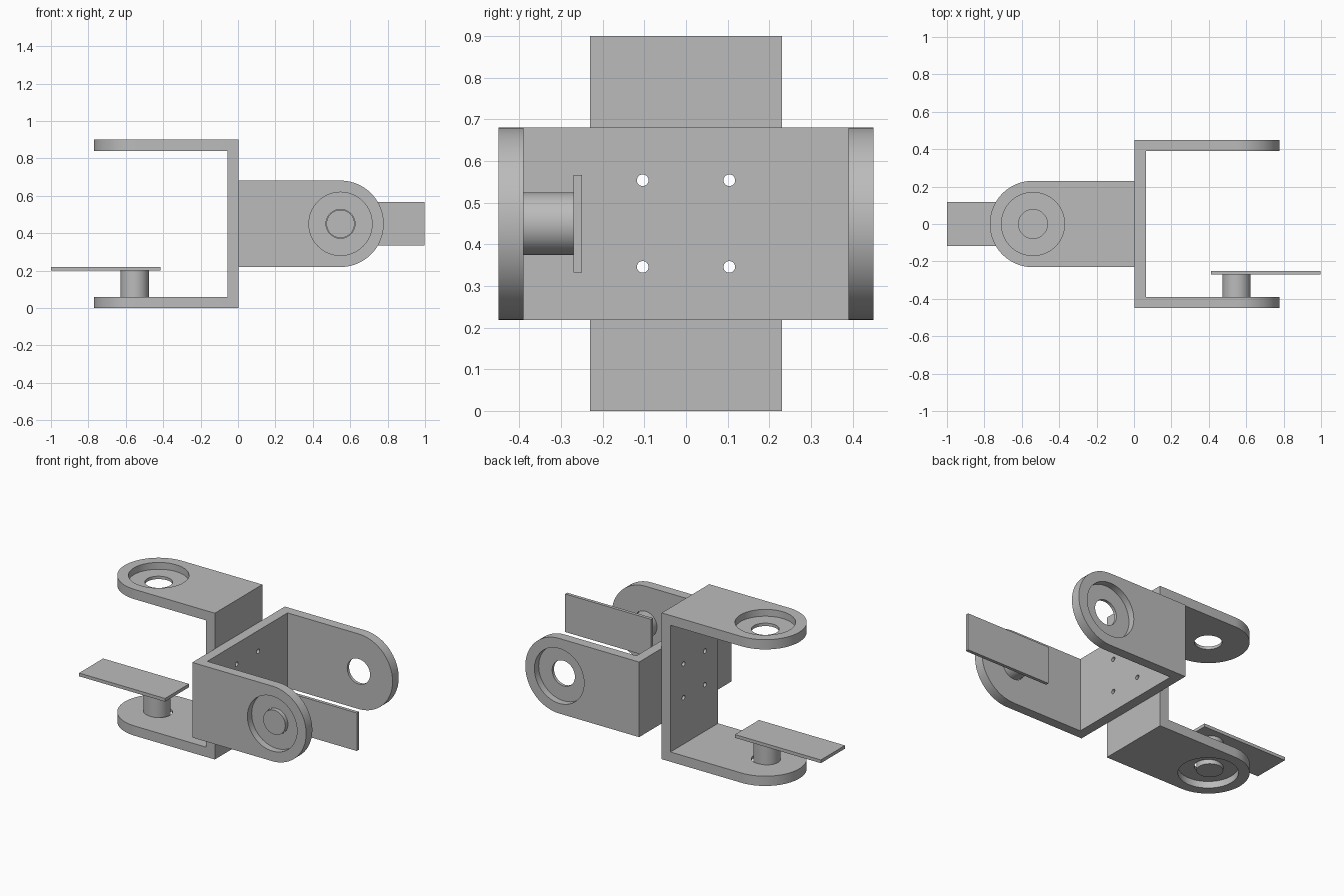
import bpy, bmesh, math
from mathutils import Matrix, Vector

if "Cube" in bpy.data.objects:
    bpy.data.objects.remove(bpy.data.objects["Cube"])

# One plain metal colour
metal = bpy.data.materials.new("plain_grey_metal")
metal.use_nodes = True
GREY = (0.5, 0.5, 0.5, 1)
metal.diffuse_color = GREY
metal.node_tree.nodes["Principled BSDF"].inputs["Base Color"].default_value = GREY

HALF = 0.45      # half the span across the arms
WIDTH = 0.231    # half the width of the strip
WALL = 0.06      # strip thickness
PIVOT = 0.544    # distance from the web to the arm holes
RECESS = 0.042   # depth of the round pocket in each arm


def finish(name, bm):
    bmesh.ops.recalc_face_normals(bm, faces=bm.faces)
    mesh = bpy.data.meshes.new(name)
    bm.to_mesh(mesh)
    bm.free()
    mesh.materials.append(metal)
    ob = bpy.data.objects.new(name, mesh)
    bpy.context.collection.objects.link(ob)
    return ob


def box(name, lo, hi):
    lo, hi = Vector(lo), Vector(hi)
    bm = bmesh.new()
    bmesh.ops.create_cube(bm, size=1, matrix=Matrix.Translation((lo + hi) / 2)
                          @ Matrix.Diagonal((*(hi - lo), 1)))
    return finish(name, bm)


def cylinder(name, radius, start, end, sides=64):
    start, end = Vector(start), Vector(end)
    axis = end - start
    turn = axis.to_track_quat('Z', 'Y').to_matrix().to_4x4()
    bm = bmesh.new()
    bmesh.ops.create_cone(bm, cap_ends=True, segments=sides, radius1=radius,
                          radius2=radius, depth=axis.length,
                          matrix=Matrix.Translation((start + end) / 2) @ turn)
    return finish(name, bm)


def select(ob):
    bpy.ops.object.select_all(action='DESELECT')
    ob.select_set(True)
    bpy.context.view_layer.objects.active = ob


def cut(ob, cutter):
    cutter.hide_render = True
    mod = ob.modifiers.new("cut", 'BOOLEAN')
    mod.operation, mod.solver, mod.object = 'DIFFERENCE', 'EXACT', cutter
    select(ob)
    bpy.ops.object.modifier_apply(modifier=mod.name)
    bpy.data.objects.remove(cutter)


def bracket(name):
    """U-shaped bracket with its web at x = 0, opening to +x, arms at +y and -y."""
    steps = 48
    outline = [(0, WIDTH), (0, -WIDTH)]
    for i in range(steps + 1):
        a = math.pi * (i / steps - 0.5)
        outline.append((PIVOT + WIDTH * math.cos(a), WIDTH * math.sin(a)))
    bm = bmesh.new()
    face = bm.faces.new([bm.verts.new((x, -HALF, z)) for x, z in outline])
    side = bmesh.ops.extrude_face_region(bm, geom=[face])["geom"]
    bmesh.ops.translate(bm, vec=(0, 2 * HALF, 0),
                        verts=[v for v in side if isinstance(v, bmesh.types.BMVert)])
    ob = finish(name, bm)

    # Hollow between the arms
    inner = HALF - WALL
    cut(ob, box("cutter", (WALL, -inner, -1), (2, inner, 1)))
    # Stepped pivot hole in each arm
    for s in (-1, 1):
        cut(ob, cylinder("cutter", 0.169, (PIVOT, s * (HALF - RECESS), 0), (PIVOT, s, 0)))
        cut(ob, cylinder("cutter", 0.0775, (PIVOT, s * 0.3, 0), (PIVOT, s, 0)))
    # Four screw holes in the web
    for y in (-0.104, 0.104):
        for z in (-0.104, 0.104):
            cut(ob, cylinder("cutter", 0.014, (-0.1, y, z), (0.2, y, z), 24))
    return ob


def joint(prefix, place, shaft_x, plate_x, plate_y):
    """Bracket with a shaft and a flat horn plate on its -y arm."""
    parts = [
        bracket(prefix + "_bracket"),
        cylinder(prefix + "_shaft", 0.075, (shaft_x, 0.02 - HALF, 0), (shaft_x, plate_y, 0)),
        box(prefix + "_horn_plate", (plate_x, plate_y, -0.117),
            (plate_x + 0.585, plate_y + 0.02, 0.117)),
    ]
    for ob in parts:
        ob.data.transform(place)
        select(ob)
        bpy.ops.object.shade_smooth_by_angle(angle=math.radians(30))


# Left bracket lies with its arms front and back; the right one is turned upright
centre = Matrix.Translation((0.004, 0, HALF))
joint("left", centre, 0.544, 0.409, -0.27)
joint("right", centre @ Matrix.Rotation(math.pi, 4, Vector((0, 1, 1))), 0.556, 0.419, -0.25)
